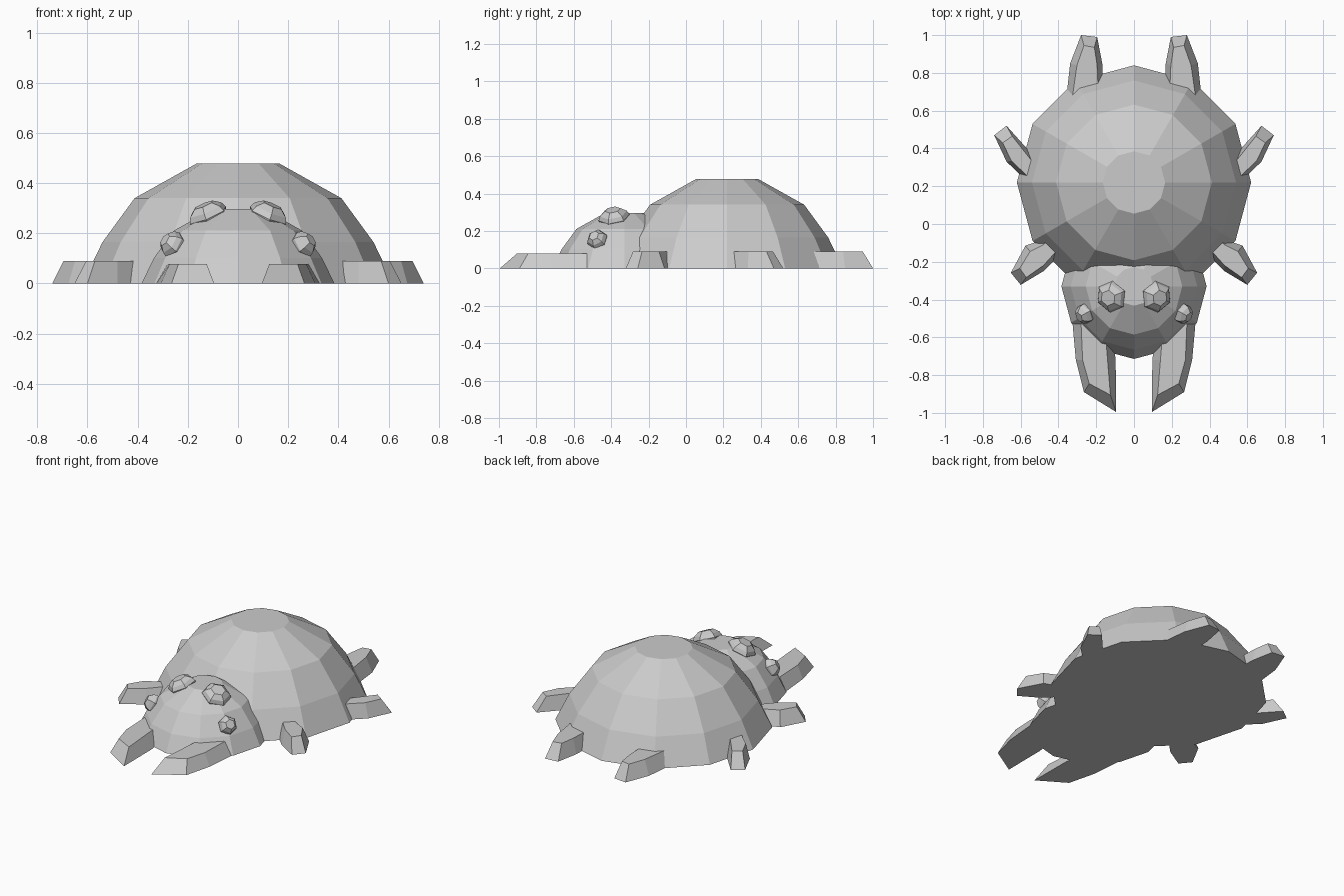
import bpy
import math
from mathutils import Vector

if "Cube" in bpy.data.objects:
    bpy.data.objects.remove(bpy.data.objects["Cube"])


def make_object(name, verts, faces):
    mesh = bpy.data.meshes.new(name)
    mesh.from_pydata(verts, [], faces)
    mesh.update()
    obj = bpy.data.objects.new(name, mesh)
    bpy.context.collection.objects.link(obj)
    return obj


def loft(name, loops):
    """Bridge equal-sized counter-clockwise loops and cap both ends."""
    n = len(loops[0])
    verts = [p for loop in loops for p in loop]
    faces = [tuple(reversed(range(n))), tuple(range(len(verts) - n, len(verts)))]
    for k in range(len(loops) - 1):
        for i in range(n):
            j = (i + 1) % n
            faces.append((k * n + i, k * n + j, (k + 1) * n + j, (k + 1) * n + i))
    return make_object(name, verts, faces)


def lathe(name, profile, sides, turn=0):
    """Turn a list of (radius, height) around z."""
    return loft(name, [[(r * math.cos(turn + math.tau * i / sides),
                         r * math.sin(turn + math.tau * i / sides), z)
                        for i in range(sides)] for r, z in profile])


def limb(name, base, top, height):
    """Tapered slab on both sides, outlines given for the +x side clockwise."""
    for side, s in (("right", 1), ("left", -1)):
        loops = [[(s * x, y, z) for x, y in pts] for pts, z in ((base, 0), (top, height))]
        if s == 1:
            loops = [loop[::-1] for loop in loops]
        loft(f"{name}_{side}", loops)


def eye(name, center, normal, radius, height):
    for side, s in (("right", 1), ("left", -1)):
        profile = [(0.8 * radius, -height), (radius, 0), (0.87 * radius, 0.5 * height),
                   (0.5 * radius, height)]
        obj = lathe(f"{name}_{side}", profile, 6, math.pi / 6)
        obj.location = (s * center[0], center[1], center[2])
        obj.rotation_euler = Vector((s * normal[0], normal[1], normal[2])).to_track_quat('Z', 'Y').to_euler()


# Shell and head: the same stepped dome at two sizes
dome = [(0.62, 0), (0.54, 0.165), (0.412, 0.34), (0.165, 0.478)]
shell = lathe("shell", dome, 12)
shell.location.y = 0.22
head = lathe("head", [(r * 0.62, z * 0.62) for r, z in dome], 12)
head.location.y = -0.33

# Legs
limb("back_leg",
     [(0.195, 0.99), (0.28, 1.0), (0.338, 0.85), (0.357, 0.68), (0.30, 0.5), (0.16, 0.6), (0.168, 0.85)],
     [(0.21, 0.935), (0.265, 0.945), (0.302, 0.84), (0.325, 0.68), (0.28, 0.52), (0.185, 0.6), (0.195, 0.84)],
     0.09)
limb("middle_leg",
     [(0.54, 0.37), (0.675, 0.52), (0.74, 0.47), (0.675, 0.33), (0.57, 0.23), (0.42, 0.16), (0.42, 0.25)],
     [(0.55, 0.345), (0.645, 0.465), (0.695, 0.43), (0.65, 0.335), (0.56, 0.25), (0.43, 0.18), (0.43, 0.23)],
     0.09)
limb("front_leg",
     [(0.36, 0.0), (0.49, -0.085), (0.575, -0.115), (0.652, -0.258), (0.60, -0.322), (0.48, -0.25), (0.37, -0.14)],
     [(0.37, -0.03), (0.48, -0.11), (0.55, -0.145), (0.605, -0.235), (0.57, -0.283), (0.48, -0.22), (0.39, -0.12)],
     0.09)

# Claws
limb("claw",
     [(0.12, -0.53), (0.325, -0.53), (0.308, -0.72), (0.265, -0.89), (0.095, -0.995), (0.097, -0.72)],
     [(0.155, -0.53), (0.28, -0.53), (0.272, -0.72), (0.237, -0.845), (0.125, -0.905), (0.14, -0.72)],
     0.078)

# Eyes
eye("upper_eye", (0.12, -0.385, 0.272), (0.38, -0.16, 0.9), 0.085, 0.045)
eye("side_eye", (0.26, -0.475, 0.154), (0.75, -0.42, 0.5), 0.057, 0.042)
